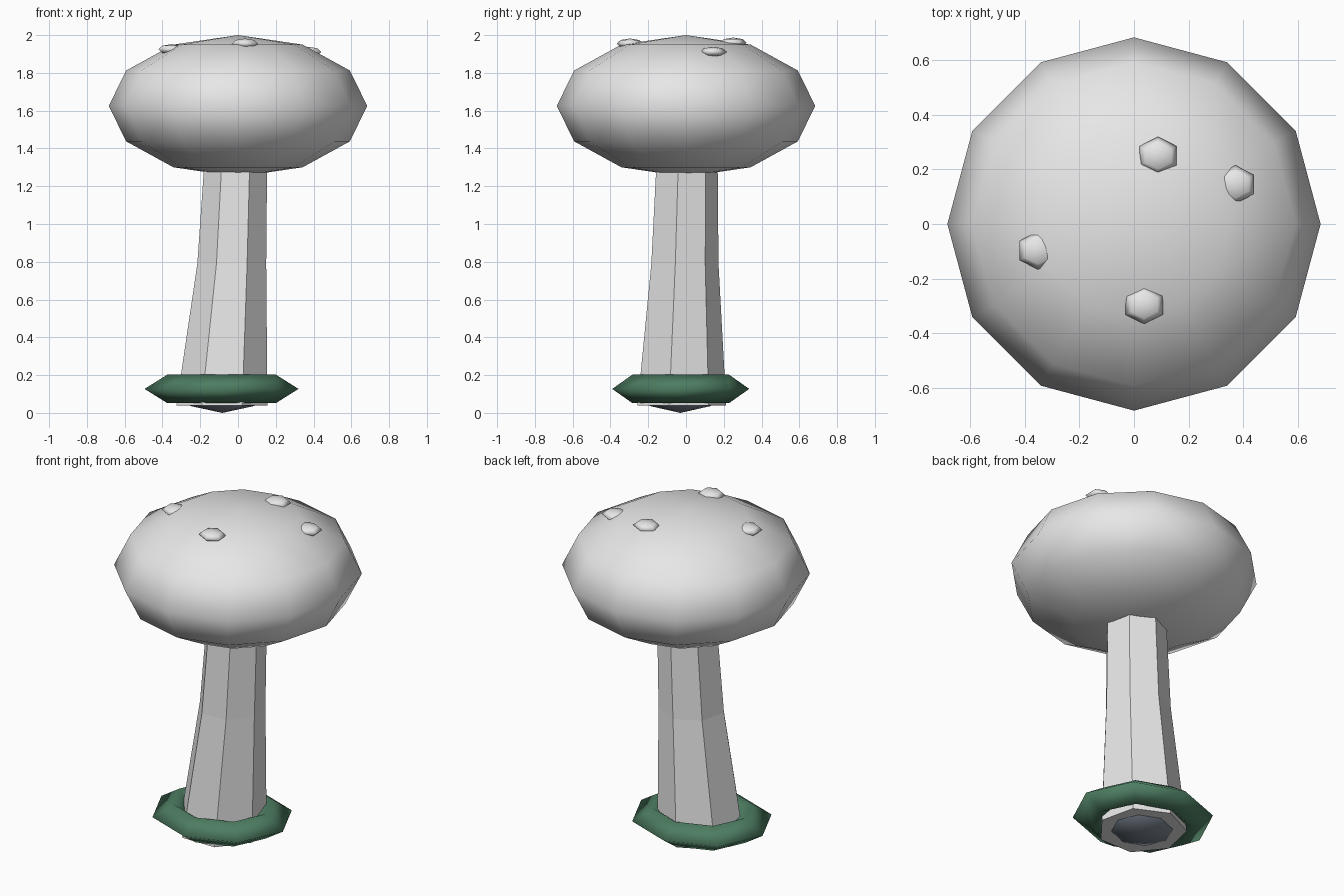
import bpy, bmesh, math
from mathutils import Matrix

if "Cube" in bpy.data.objects:
    bpy.data.objects.remove(bpy.data.objects["Cube"])


def material(name, rgb):
    m = bpy.data.materials.new(name)
    m.diffuse_color = (*rgb, 1)
    m.use_nodes = True
    m.node_tree.nodes["Principled BSDF"].inputs["Base Color"].default_value = m.diffuse_color
    return m


PALE = material("pale_grey", (0.8, 0.8, 0.8))
GREEN = material("moss_green", (0.075, 0.205, 0.12))
SLATE = material("slate_blue_grey", (0.2, 0.24, 0.29))


def add_object(name, bm, mat, smooth):
    bmesh.ops.recalc_face_normals(bm, faces=bm.faces[:])
    for f in bm.faces:
        f.smooth = smooth
    me = bpy.data.meshes.new(name)
    bm.to_mesh(me)
    bm.free()
    me.materials.append(mat)
    ob = bpy.data.objects.new(name, me)
    bpy.context.collection.objects.link(ob)
    return ob


def ellipsoid(name, centre, radii, segs, rings, mat):
    bm = bmesh.new()
    bmesh.ops.create_uvsphere(bm, u_segments=segs, v_segments=rings, radius=1)
    bmesh.ops.transform(bm, verts=bm.verts[:],
                        matrix=Matrix.Translation(centre) @ Matrix.Diagonal((*radii, 1)))
    return add_object(name, bm, mat, True)


def bridge(bm, a, b):
    n = len(a)
    for i in range(n):
        bm.faces.new((a[i], a[(i + 1) % n], b[(i + 1) % n], b[i]))


# Cap: flattened twelve-sided sphere
ellipsoid("cap", (0, 0, 1.625), (0.684, 0.684, 0.375), 12, 6, PALE)

# Raised spots on the cap
spots = [(0.088, 0.25, 1.96), (0.372, 0.145, 1.911),
         (-0.352, -0.097, 1.925), (0.037, -0.297, 1.955)]
for i, c in enumerate(spots):
    ellipsoid(f"cap_spot_{i + 1}", c, (0.079, 0.07, 0.027), 6, 4, PALE)

# Stem: bent, tapering seven-sided column with a corner at the back
bm = bmesh.new()
loops = []
for cx, cy, z, r in [(-0.085, -0.034, 0.04, 0.247), (-0.033, -0.015, 0.79, 0.187),
                     (-0.009, -0.001, 1.4, 0.168)]:
    loops.append([bm.verts.new((cx + r * math.cos(a), cy + r * math.sin(a), z))
                  for a in (math.pi / 2 + k * math.tau / 7 for k in range(7))])
for a, b in zip(loops, loops[1:]):
    bridge(bm, a, b)
bm.faces.new(loops[0])
bm.faces.new(loops[-1])
add_object("stem", bm, PALE, False)

# Moss ring around the foot: eight-sided, diamond section
bm = bmesh.new()
loops = []
for r, z in [(0.4075, 0.127), (0.288, 0.202), (0.17, 0.127), (0.288, 0.052)]:
    loops.append([bm.verts.new((-0.087 + r * math.cos(a), -0.028 + 0.89 * r * math.sin(a), z))
                  for a in (k * math.tau / 8 for k in range(8))])
for i in range(4):
    bridge(bm, loops[i], loops[(i + 1) % 4])
add_object("moss_ring", bm, GREEN, True)

# Rounded foot under the stem
ellipsoid("foot", (-0.083, -0.03, 0.125), (0.24, 0.23, 0.125), 8, 4, SLATE)
